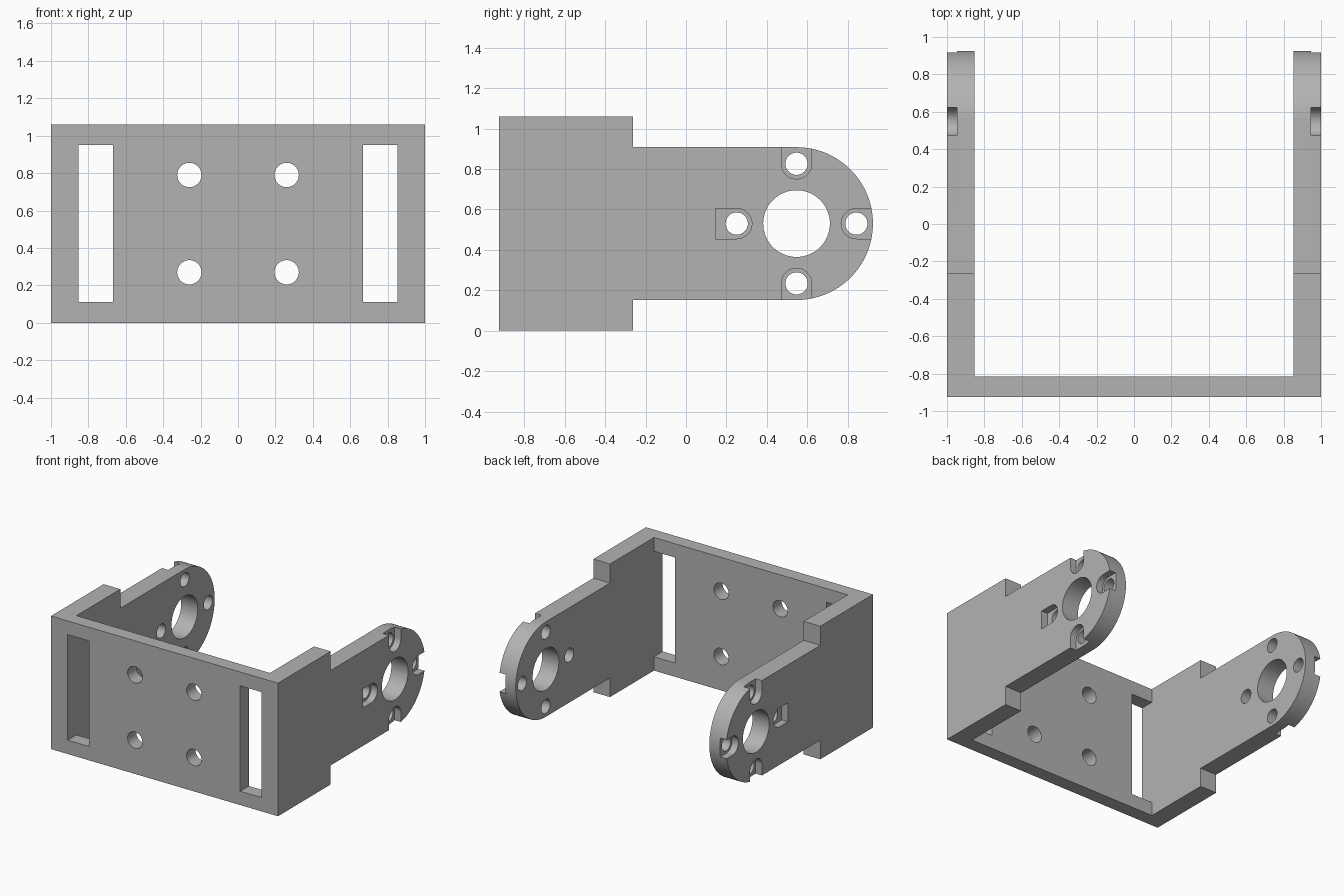
import bpy, bmesh, math
from mathutils import Matrix, Vector

cube = bpy.data.objects.get("Cube")
if cube:
    bpy.data.objects.remove(cube, do_unlink=True)

WALL_IN = 0.853            # inner face of the arms
MID_Z, EYE_Y = 0.53, 0.547  # centre of the rounded arm end
ARM_R = 0.378
HEIGHT = 1.06

grey = bpy.data.materials.new("bracket_grey")
grey.use_nodes = True
colour = (0.45, 0.45, 0.45, 1)
grey.diffuse_color = colour
grey.node_tree.nodes["Principled BSDF"].inputs["Base Color"].default_value = colour


def prism(name, points, direction):
    """Extrude a flat outline into a closed solid."""
    bm = bmesh.new()
    face = bm.faces.new([bm.verts.new(p) for p in points])
    out = bmesh.ops.extrude_face_region(bm, geom=[face])
    moved = [v for v in out["geom"] if isinstance(v, bmesh.types.BMVert)]
    bmesh.ops.translate(bm, verts=moved, vec=direction)
    bmesh.ops.recalc_face_normals(bm, faces=bm.faces)
    mesh = bpy.data.meshes.new(name)
    bm.to_mesh(mesh)
    bm.free()
    obj = bpy.data.objects.new(name, mesh)
    bpy.context.collection.objects.link(obj)
    mesh.materials.append(grey)
    return obj


def arc(cy, cz, r, start, end, n):
    return [(cy + r * math.cos(a), cz + r * math.sin(a))
            for a in (start + (end - start) * i / n for i in range(n + 1))]


def circle(r, n=48):
    return arc(0, 0, r, 0, math.tau, n)[:-1]


def box(name, x0, x1, y0, y1, z0, z1):
    pts = [(x0, y0, z0), (x1, y0, z0), (x1, y1, z0), (x0, y1, z0)]
    return prism(name, pts, (0, 0, z1 - z0))


# Side profile: tall base block, stepped neck and round arm end
half = math.pi / 2
outline = [(-0.925, 0), (-0.262, 0), (-0.262, MID_Z - ARM_R)]
outline += arc(EYE_Y, MID_Z, ARM_R, -half, half, 64)
outline += [(-0.262, MID_Z + ARM_R), (-0.262, HEIGHT), (-0.925, HEIGHT)]
bracket = prism("bracket", [(-1, y, z) for y, z in outline], (2, 0, 0))

# Open space between the arms
cutters = [box("channel_cutter", -WALL_IN, WALL_IN, -0.815, 1.2, -0.2, 1.3)]

# Mounting slots and holes in the front plate
for s in (-1, 1):
    x0, x1 = sorted((s * 0.667, s * WALL_IN))
    cutters.append(box("slot_cutter", x0, x1, -1.1, -0.7, 0.11, 0.95))
    for z in (0.27, 0.79):
        pts = [(s * 0.26 + u, -1.1, z + v) for u, v in circle(0.065)]
        cutters.append(prism("plate_hole_cutter", pts, (0, 0.4, 0)))

# Large eye through both arms
pts = [(-1.2, EYE_Y + u, MID_Z + v) for u, v in circle(0.165, 64)]
cutters.append(prism("eye_cutter", pts, (2.4, 0, 0)))

# Four bolt holes round the eye, with outward-opening recesses outside
recess = arc(0, 0, 0.075, half, 3 * half, 24) + [(0.105, -0.075), (0.105, 0.075)]
for k in range(4):
    turn = Matrix.Rotation(k * half, 2)

    def place(x, p):
        v = turn @ (Vector(p) + Vector((0.296, 0)))
        return (x, EYE_Y + v.x, MID_Z + v.y)

    cutters.append(prism("bolt_hole_cutter",
                         [place(-1.2, p) for p in circle(0.055)], (2.4, 0, 0)))
    for x in (-1.2, 0.945):
        cutters.append(prism("recess_cutter",
                             [place(x, p) for p in recess], (0.255, 0, 0)))

# Apply the cuts
for cutter in cutters:
    mod = bracket.modifiers.new(cutter.name, 'BOOLEAN')
    mod.operation = 'DIFFERENCE'
    mod.solver = 'EXACT'
    mod.object = cutter
bpy.context.view_layer.update()
graph = bpy.context.evaluated_depsgraph_get()
cut_mesh = bpy.data.meshes.new_from_object(bracket.evaluated_get(graph))
bracket.modifiers.clear()
bracket.data = cut_mesh
for cutter in cutters:
    bpy.data.objects.remove(cutter, do_unlink=True)

# Smooth the round edges, keep the corners crisp
bpy.ops.object.select_all(action='DESELECT')
bracket.select_set(True)
bpy.context.view_layer.objects.active = bracket
bpy.ops.object.shade_smooth_by_angle(angle=math.radians(30))
